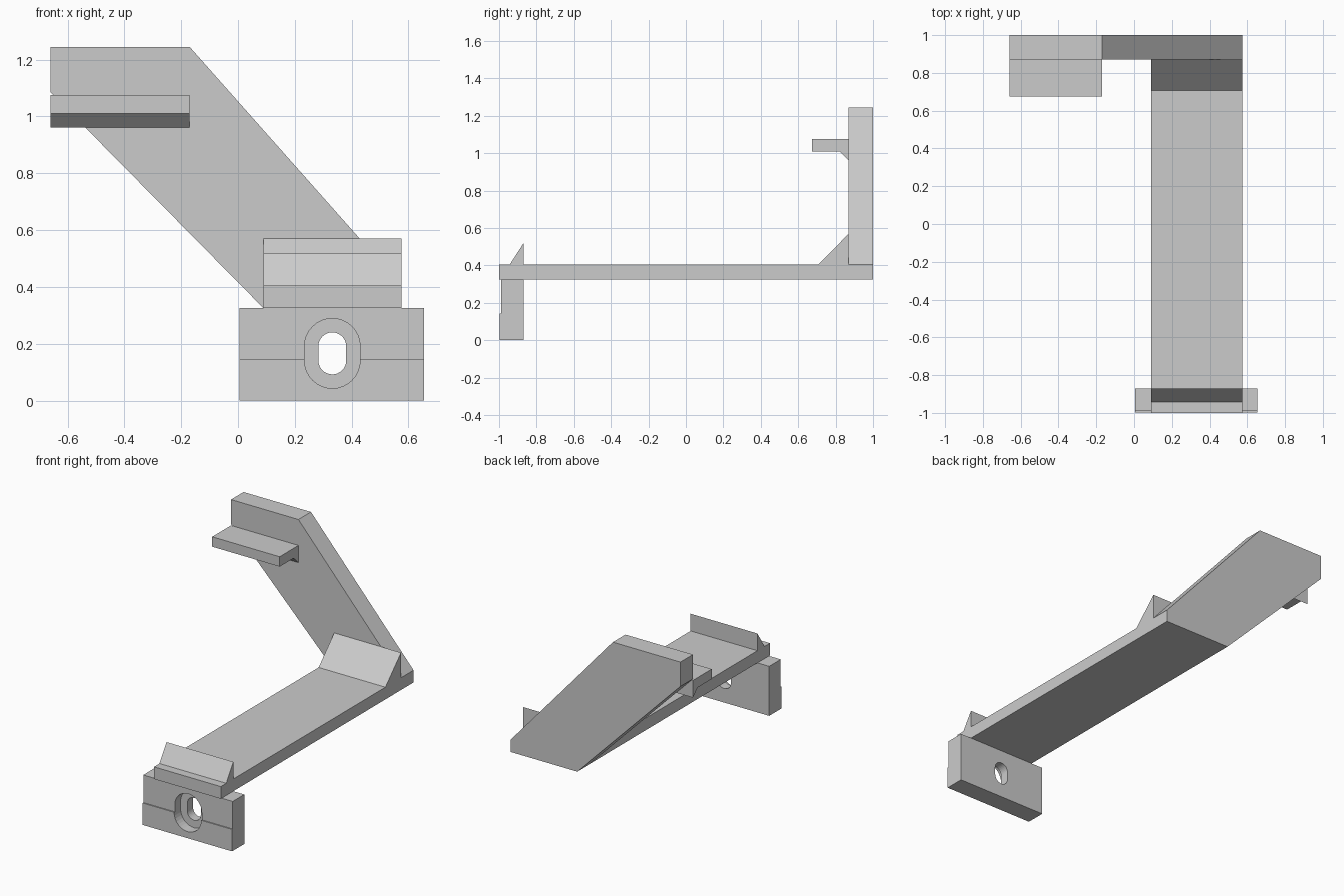
import bpy, bmesh, math
from mathutils import Vector

cube = bpy.data.objects.get("Cube")
if cube:
    bpy.data.objects.remove(cube, do_unlink=True)

grey = bpy.data.materials.new("plain_grey")
grey.use_nodes = True
colour = (0.6, 0.6, 0.6, 1)
grey.diffuse_color = colour
grey.node_tree.nodes["Principled BSDF"].inputs["Base Color"].default_value = colour


def extrude(name, outline, axis, start, end):
    """Extrude a closed outline along x (outline in y, z) or y (outline in x, z)."""
    def place(p, d):
        return (d, p[0], p[1]) if axis == "x" else (p[0], d, p[1])
    bm = bmesh.new()
    face = bm.faces.new([bm.verts.new(place(p, start)) for p in outline])
    result = bmesh.ops.extrude_face_region(bm, geom=[face])
    offset = Vector(place((0, 0), end - start))
    moved = [g for g in result["geom"] if isinstance(g, bmesh.types.BMVert)]
    bmesh.ops.translate(bm, verts=moved, vec=offset)
    bmesh.ops.recalc_face_normals(bm, faces=bm.faces)
    mesh = bpy.data.meshes.new(name)
    bm.to_mesh(mesh)
    bm.free()
    mesh.materials.append(grey)
    obj = bpy.data.objects.new(name, mesh)
    bpy.context.collection.objects.link(obj)
    return obj


def slot_outline(x, z, radius, half_straight, steps=16):
    """Upright slot with rounded ends."""
    points = []
    for side in (0, 1):
        for i in range(steps + 1):
            a = math.pi * (side + i / steps)
            lift = half_straight if side == 0 else -half_straight
            points.append((x + radius * math.cos(a), z + lift + radius * math.sin(a)))
    return points


LEFT, RIGHT = 0.09, 0.575          # deck sides
BOTTOM, TOP = 0.325, 0.405         # deck heights
FRONT, BACK = -0.87, 0.87          # inner faces of the two uprights
TIP, SHOULDER = -0.66, -0.17       # ends of the raised arm

# Long flat deck, running up to the arm
extrude("deck", [(-1, BOTTOM), (BACK, BOTTOM), (BACK, TOP), (-1, TOP)], "x", LEFT, RIGHT)

# Slanted upright arm at the back
extrude("arm", [(LEFT, BOTTOM), (RIGHT, BOTTOM), (RIGHT, TOP),
                (SHOULDER, 1.245), (TIP, 1.245), (TIP, 1.085)], "y", BACK, 1)

# Wedges on the deck
extrude("front_lip", [(-0.943, TOP), (FRONT, TOP), (FRONT, 0.518)], "x", LEFT, RIGHT)
extrude("back_gusset", [(0.708, TOP), (BACK, TOP), (BACK, 0.57)], "x", LEFT, RIGHT)

# Shelf with a chamfered support below
extrude("shelf", [(0.675, 1.075), (0.675, 1.01), (0.82, 1.01),
                  (BACK, 0.962), (BACK, 1.075)], "x", TIP, SHOULDER)

# Mounting block with a slightly stepped front
block = extrude("mounting_block", [(-0.997, 0), (FRONT, 0), (FRONT, BOTTOM), (-0.99, BOTTOM),
                                   (-0.99, 0.144), (-0.997, 0.144)], "x", 0.005, 0.655)

# Counterbored slot through the block
for name, radius, end in (("slot_cutter", 0.049, -0.8), ("counterbore_cutter", 0.098, -0.93)):
    cutter = extrude(name, slot_outline(0.332, 0.166, radius, 0.025), "y", -1.1, end)
    cutter.hide_render = True
    cutter.hide_set(True)
    cut = block.modifiers.new(name, "BOOLEAN")
    cut.object = cutter
    cut.operation = "DIFFERENCE"
    cut.solver = "EXACT"
